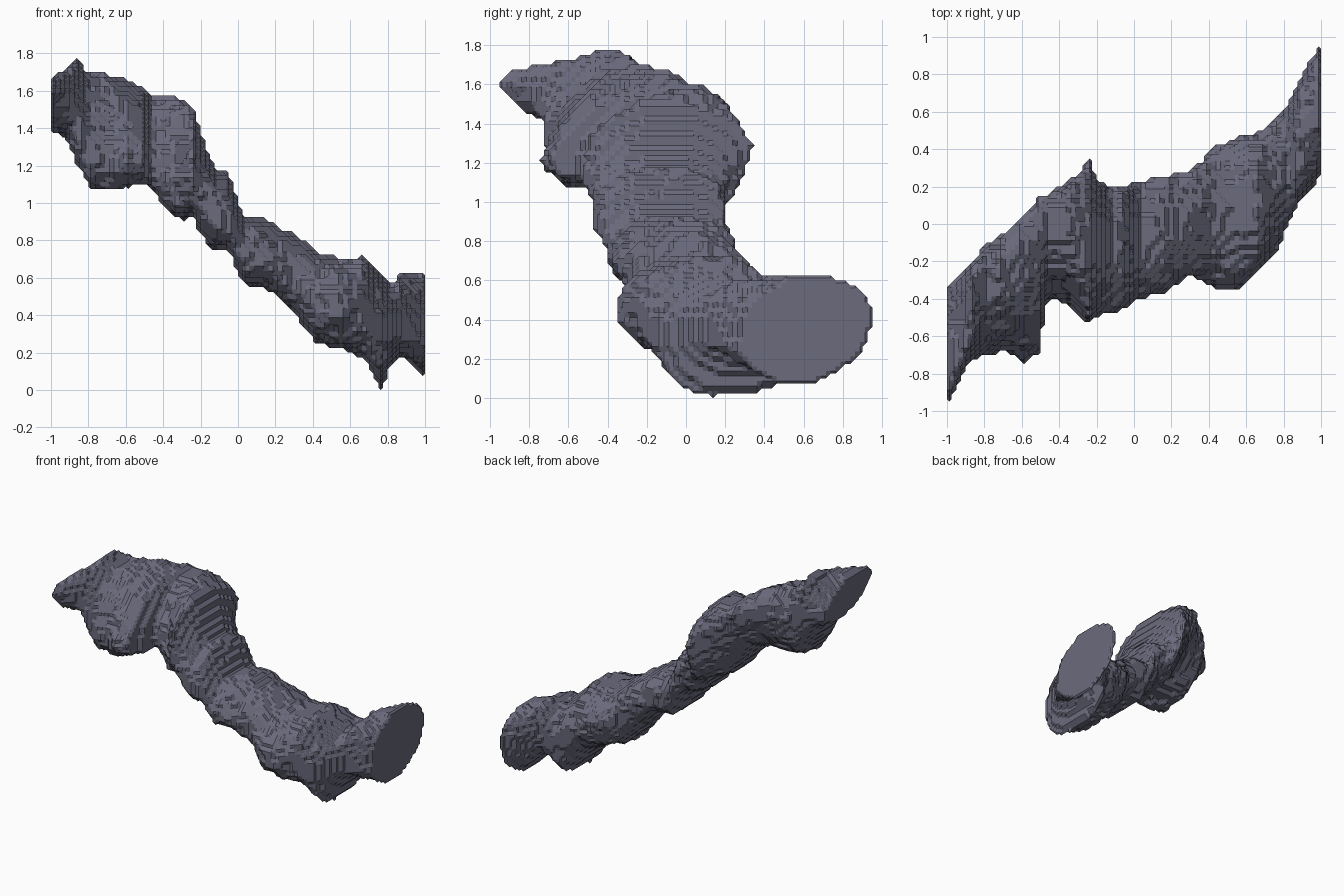
import bpy
import bmesh
import math
from mathutils import Vector, noise

cube = bpy.data.objects.get("Cube")
if cube:
    bpy.data.objects.remove(cube, do_unlink=True)

STEP = 0.025      # size of one rock grain
POWER = 2.25      # roundness of the cross-sections

# Cross-sections along x, in hundredths: x, y min, y max, z min, z max, lean of the top in y
SECTIONS = [
    (-100, -96, -35, 138, 168, -14), (-92, -80, -27, 136, 171, -5),
    (-87, -73, -21, 122, 178, 4), (-80, -70, -12, 109, 168, 10),
    (-70, -67, -7, 107, 169, 14), (-59, -71, 3, 109, 165, 20),
    (-51, -66, 13, 111, 161, 21), (-46, -39, 14, 107, 158, 13),
    (-35, -42, 22, 92, 157, 11), (-24, -53, 32, 92, 151, 4),
    (-18, -48, 20, 80, 133, 5), (-12, -48, 19, 75, 118, 4),
    (-5, -45, 20, 74, 115, 4), (3, -40, 23, 56, 93, 1),
    (15, -36, 26, 55, 91, 4), (30, -28, 28, 41, 83, 2),
    (42, -33, 40, 25, 73, 3), (55, -35, 46, 23, 70, 3),
    (67, -25, 48, 17, 71, 1), (77, -14, 57, 0, 60, -1),
    (82, 0, 64, 14, 56, 0), (87, 9, 73, 20, 62, 4),
    (100, 28, 96, 7, 62, 5),
]


def section_at(x):
    """Blend the two neighbouring cross-sections."""
    for a, b in zip(SECTIONS, SECTIONS[1:]):
        if x * 100 <= b[0]:
            t = (x * 100 - a[0]) / (b[0] - a[0])
            return [(p + (q - p) * t) / 100 for p, q in zip(a[1:], b[1:])]


def grain_centre(cell):
    return Vector([(c + 0.5) * STEP for c in cell])


def fill_grains():
    """Collect the solid grid cells of the leaning, roughened tube."""
    cells = set()
    half = round(1 / STEP)
    for i in range(-half, half):
        y0, y1, z0, z1, lean = section_at((i + 0.5) * STEP)
        cy, cz = (y0 + y1) / 2, (z0 + z1) / 2
        hy, hz = (y1 - y0) / 2, (z1 - z0) / 2
        width = math.sqrt(hy * hy - lean * lean)
        for j in range(math.floor(y0 / STEP) - 2, math.ceil(y1 / STEP) + 2):
            for k in range(max(0, math.floor(z0 / STEP) - 1), math.ceil(z1 / STEP) + 1):
                p = grain_centre((i, j, k))
                u = (p.z - cz) / hz
                v = (p.y - cy - lean * u) / width
                d = abs(u) ** POWER + abs(v) ** POWER
                if d < 1.4:
                    rough = 0.14 * noise.noise(p * 7) + 0.1 * noise.noise(p * 17)
                    if d < 1 + rough:
                        cells.add((i, j, k))
    return cells


def shifted(cell, axis, amount):
    moved = list(cell)
    moved[axis] += amount
    return tuple(moved)


def close_diagonals(cells):
    """Fill a cell wherever two cells touch only along an edge."""
    for _ in range(8):
        extra = set()
        for cell in cells:
            for a in range(3):
                b = (a + 1) % 3
                for s in (-1, 1):
                    p, q = shifted(cell, a, 1), shifted(cell, b, s)
                    if shifted(p, b, s) in cells and p not in cells and q not in cells:
                        extra.add(p)
        if not extra:
            break
        cells |= extra


def block_surface(cells):
    """Outer faces of the cells, wound outwards."""
    bm = bmesh.new()
    corners = {}

    def corner(key):
        if key not in corners:
            corners[key] = bm.verts.new([c * STEP for c in key])
        return corners[key]

    for cell in sorted(cells):
        for a in range(3):
            for s in (0, 1):
                if shifted(cell, a, 2 * s - 1) in cells:
                    continue
                base = shifted(cell, a, s)
                b, c = (a + 1) % 3, (a + 2) % 3
                ring = [shifted(shifted(base, b, m), c, n)
                        for m, n in ((0, 0), (1, 0), (1, 1), (0, 1))]
                bm.faces.new([corner(r) for r in (ring if s else ring[::-1])])
    return bm


def chamfered_surface(blocks):
    """Join the centres of the faces around each corner, which bevels every step."""
    blocks.faces.index_update()
    bm = bmesh.new()
    centres = [bm.verts.new(f.calc_center_median()) for f in blocks.faces]
    for vert in blocks.verts:
        seen = set()
        for start in vert.link_loops:
            loop, ring = start, []
            while loop not in seen:
                seen.add(loop)
                ring.append(centres[loop.face.index])
                loop = loop.link_loop_prev.link_loop_radial_next
            if len(ring) > 2 and not bm.faces.get(ring):
                bm.faces.new(ring)
    bmesh.ops.recalc_face_normals(bm, faces=bm.faces)
    return bm


# Rock tunnel body
grains = fill_grains()
close_diagonals(grains)
blocks = block_surface(grains)
surface = chamfered_surface(blocks)

mesh = bpy.data.meshes.new("rock_tunnel")
surface.to_mesh(mesh)
surface.free()
blocks.free()
tunnel = bpy.data.objects.new("rock_tunnel", mesh)
bpy.context.collection.objects.link(tunnel)

# Slate colour
slate = bpy.data.materials.new("slate_grey")
slate.use_nodes = True
colour = (0.145, 0.145, 0.205, 1)
slate.diffuse_color = colour
slate.node_tree.nodes["Principled BSDF"].inputs["Base Color"].default_value = colour
mesh.materials.append(slate)
